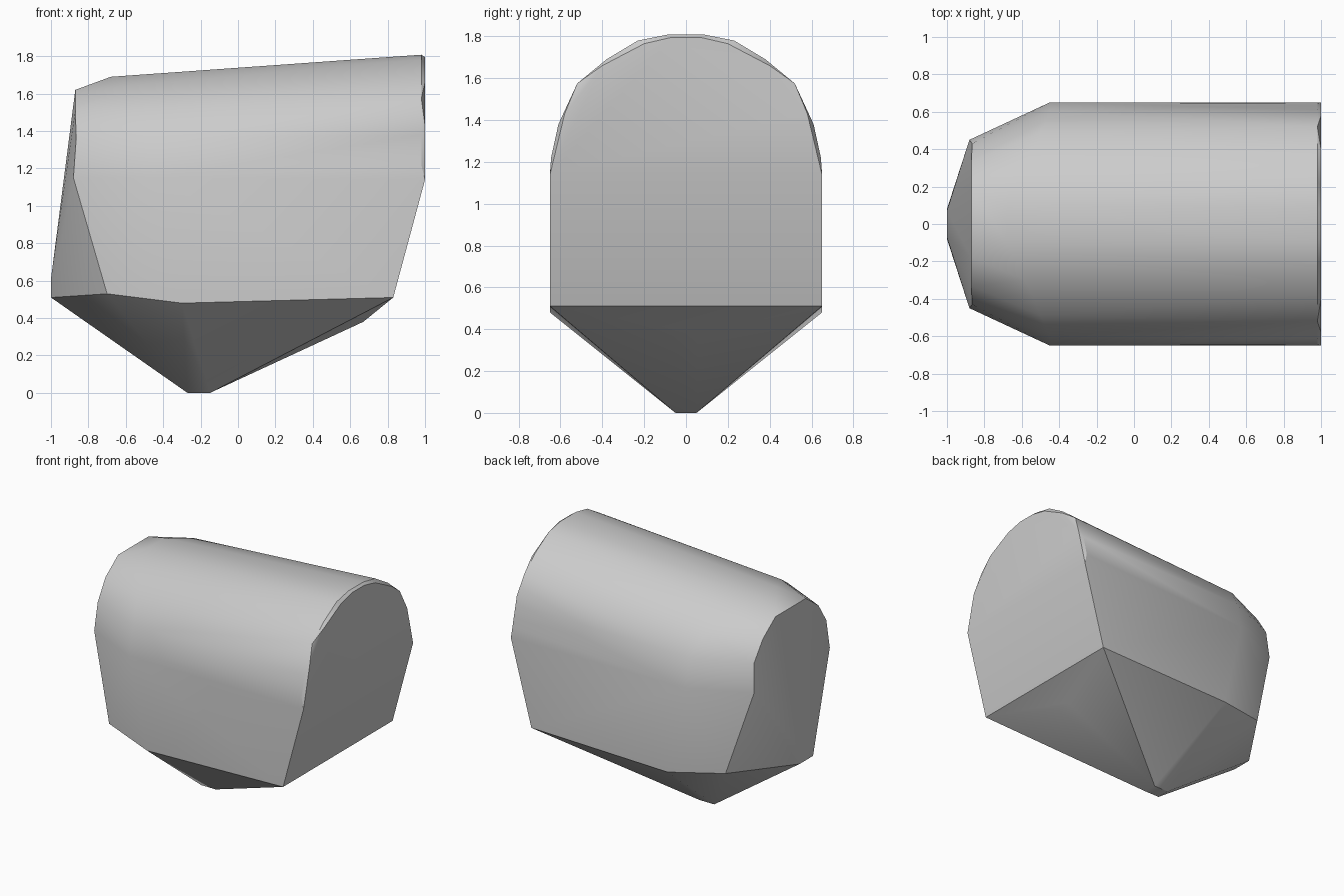
import bpy, bmesh, math

cube = bpy.data.objects.get("Cube")
if cube:
    bpy.data.objects.remove(cube, do_unlink=True)

grey = bpy.data.materials.new("plain grey")
grey.use_nodes = True
grey.diffuse_color = (0.6, 0.6, 0.6, 1)
grey.node_tree.nodes["Principled BSDF"].inputs["Base Color"].default_value = (0.6, 0.6, 0.6, 1)

# Corner points of one half; each is mirrored across y
half = [
    # keel tip and underside bulge
    (-0.27, 0.05, 0), (-0.15, 0.05, 0), (0.67, 0.06, 0.38),
    # lower rim
    (-1, 0.08, 0.51), (-1, 0.07, 0.61), (-0.7, 0.53, 0.53),
    (-0.3, 0.65, 0.48), (0.83, 0.65, 0.51),
    # small arched end
    (-0.88, 0.45, 1.15), (-0.865, 0.43, 1.36), (-0.87, 0.33, 1.51), (-0.87, 0.18, 1.62),
    # shoulder where the roof starts to taper
    (-0.45, 0.65, 1.15), (-0.45, 0.6, 1.36), (-0.5, 0.49, 1.52),
    (-0.58, 0.3, 1.64), (-0.68, 0.1, 1.69),
]
# Roof arch at the large end, with its slightly bevelled face
half += [(0.98, y, z) for y, z in
         [(0.645, 1.22), (0.61, 1.38), (0.52, 1.575), (0.38, 1.69), (0.23, 1.78), (0.09, 1.808)]]
half += [(1, y, z) for y, z in
         [(0.65, 1.14), (0.58, 1.43), (0.4, 1.66), (0.2, 1.765), (0.07, 1.795)]]

# Wrap the points in a convex shell
bm = bmesh.new()
for x, y, z in half:
    for side in (1, -1):
        bm.verts.new((x, side * y, z))
hull = bmesh.ops.convex_hull(bm, input=bm.verts)
loose = [v for v in bm.verts if not v.link_faces]
bmesh.ops.delete(bm, geom=loose, context="VERTS")
bmesh.ops.dissolve_limit(bm, angle_limit=math.radians(0.5), verts=bm.verts, edges=bm.edges)
bmesh.ops.recalc_face_normals(bm, faces=bm.faces)

mesh = bpy.data.meshes.new("faceted_shell")
bm.to_mesh(mesh)
bm.free()
mesh.materials.append(grey)
shell = bpy.data.objects.new("faceted_shell", mesh)
bpy.context.collection.objects.link(shell)

# Soft roof, crisp rims
bpy.ops.object.select_all(action="DESELECT")
shell.select_set(True)
bpy.context.view_layer.objects.active = shell
bpy.ops.object.shade_smooth_by_angle(angle=math.radians(30))
